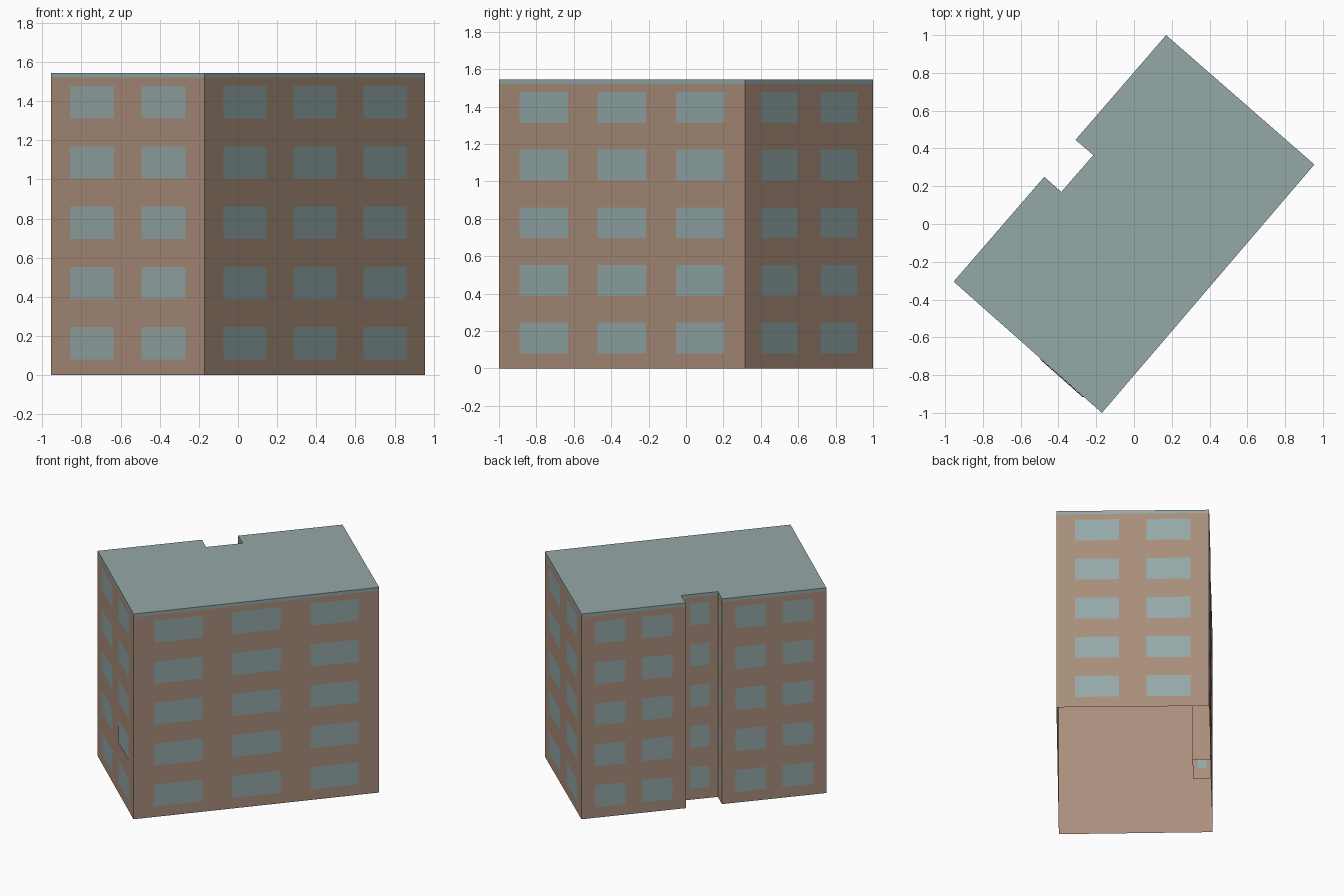
import bpy, bmesh
from mathutils import Vector

cube = bpy.data.objects.get("Cube")
if cube:
    bpy.data.objects.remove(cube, do_unlink=True)


def material(name, rgb):
    m = bpy.data.materials.new(name)
    m.use_nodes = True
    m.diffuse_color = (*rgb, 1)
    m.node_tree.nodes["Principled BSDF"].inputs["Base Color"].default_value = (*rgb, 1)
    return m


BRICK = material("brown wall", (0.40, 0.27, 0.20))
GLASS = material("grey teal", (0.30, 0.39, 0.39))

EAVES, TOP = 1.52, 1.545
FLOORS, FLOOR_STEP, SILL, WINDOW_HEIGHT = 5, 0.308, 0.08, 0.165
GAP, AJAR = 0.001, 0.005  # window plates: clearance from wall, tilt at the sill

# Footprint corners, counter-clockwise from the front one
PLAN = [Vector(p) for p in (
    (-0.17, -1.0), (0.955, 0.315), (0.17, 1.0), (-0.31, 0.445),
    (-0.215, 0.365), (-0.385, 0.17), (-0.475, 0.25), (-0.955, -0.305))]

# Window columns along each wall: name, count, centre spacing, width (as wall fractions)
WALLS = [
    ("front_long", 3, 0.318, 0.197), ("back_end", 2, 0.467, 0.288),
    ("back_wing", 2, 0.45, 0.29), ("recess_side", 1, 0, 0.5),
    ("recess", 1, 0, 0.53), ("recess_other_side", 1, 0, 0.5),
    ("front_wing", 2, 0.45, 0.29), ("front_end", 2, 0.465, 0.287)]


def finish(name, bm, mat):
    mesh = bpy.data.meshes.new(name)
    bm.to_mesh(mesh)
    bm.free()
    mesh.materials.append(mat)
    bpy.context.scene.collection.objects.link(bpy.data.objects.new(name, mesh))


def panel(bm, a, b, z0, z1, low=Vector((0, 0)), high=Vector((0, 0))):
    """Upright rectangle from a to b, its lower and upper edges moved by low and high."""
    corners = ((a + low, z0), (b + low, z0), (b + high, z1), (a + high, z1))
    bm.faces.new([bm.verts.new((*p, z)) for p, z in corners])


def windows(name, a, b, count, step, width):
    """Thin plates in rows and columns over one wall."""
    d = (b - a).normalized()
    out = Vector((d.y, -d.x))
    bm = bmesh.new()
    for floor in range(FLOORS):
        z = SILL + floor * FLOOR_STEP
        for col in range(count):
            u = 0.5 + (col - (count - 1) / 2) * step
            # One second-floor window stands slightly ajar
            ajar = name == "front_end" and floor == 1 and col == 1
            panel(bm, a.lerp(b, u - width / 2), a.lerp(b, u + width / 2),
                  z, z + WINDOW_HEIGHT, out * (AJAR if ajar else GAP), out * GAP)
    finish(name + "_windows", bm, GLASS)


# Walls form an open shell without a floor, with a roof edge band above
sides = list(zip(PLAN, PLAN[1:] + PLAN[:1]))
shell, roof = bmesh.new(), bmesh.new()
for a, b in sides:
    panel(shell, a, b, 0, EAVES)
    panel(roof, a, b, EAVES, TOP)
roof.faces.new([roof.verts.new((*p, TOP)) for p in PLAN])
for bm in (shell, roof):
    bmesh.ops.remove_doubles(bm, verts=bm.verts, dist=0.0001)
finish("walls", shell, BRICK)
finish("roof", roof, GLASS)

for (a, b), (name, count, step, width) in zip(sides, WALLS):
    windows(name, a, b, count, step, width)
